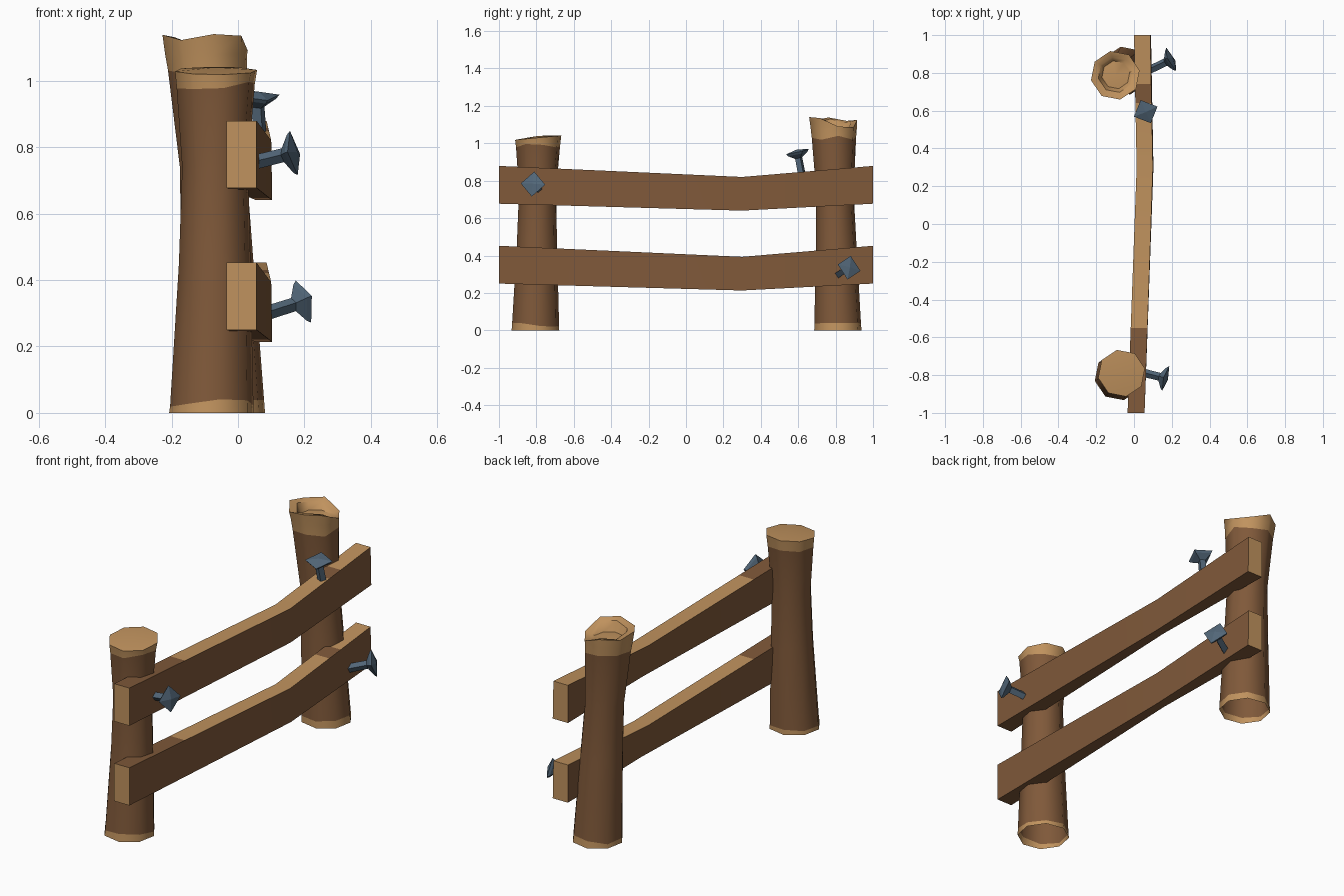
import bpy, math, random
from mathutils import Vector

if "Cube" in bpy.data.objects:
    bpy.data.objects.remove(bpy.data.objects["Cube"])

random.seed(4)


def material(name, col):
    m = bpy.data.materials.new(name)
    m.diffuse_color = (*col, 1)
    m.use_nodes = True
    m.node_tree.nodes["Principled BSDF"].inputs["Base Color"].default_value = m.diffuse_color
    return m


BARK = material("brown_bark", (0.215, 0.100, 0.042))
CUT = material("light_cut_wood", (0.53, 0.29, 0.112))
STEEL = material("blue_steel", (0.085, 0.135, 0.19))


def make(name, verts, faces, mats, idx, angle=None):
    me = bpy.data.meshes.new(name)
    me.from_pydata(verts, [], faces)
    for m in mats:
        me.materials.append(m)
    for p, i in zip(me.polygons, idx):
        p.material_index = i
    ob = bpy.data.objects.new(name, me)
    bpy.context.collection.objects.link(ob)
    if angle:
        bpy.ops.object.select_all(action='DESELECT')
        ob.select_set(True)
        bpy.context.view_layer.objects.active = ob
        bpy.ops.object.shade_smooth_by_angle(angle=math.radians(angle))
    return ob


def loft(rings, mat_of):
    """Skin closed rings of equal size; mat_of(ring, column) gives the colour slot."""
    n = len(rings[0])
    verts = [v for r in rings for v in r]
    faces, idx = [], []
    for i in range(len(rings) - 1):
        for j in range(n):
            k = (j + 1) % n
            faces.append((i * n + j, i * n + k, (i + 1) * n + k, (i + 1) * n + j))
            idx.append(mat_of(i, j))
    return verts, faces, idx


def ring(cx, cy, r, zs, turn=0.2, n=8):
    return [(cx + r * math.cos(turn + math.tau * j / n),
             cy + r * math.sin(turn + math.tau * j / n), zs[j]) for j in range(n)]


def wobble(z, d=0.013):
    return [z + random.uniform(-d, d) for _ in range(8)]


# front post: open foot, waisted trunk, slanted cap
rings = [ring(-0.08, -0.805, 0.130, [0] * 8),
         ring(-0.079, -0.804, 0.128, wobble(0.03)),
         ring(-0.07, -0.797, 0.110, [0.45] * 8),
         ring(-0.069, -0.794, 0.101, [0.74] * 8),
         ring(-0.067, -0.791, 0.120, wobble(0.985)),
         ring(-0.066, -0.790, 0.126, [1.03 + 0.012 * math.sin(0.2 + j * math.pi / 4) for j in range(8)])]
v, f, m = loft(rings, lambda i, j: 1 if i in (0, 4) else 0)
v.append((-0.066, -0.79, 1.04))
c = len(v) - 1
for j in range(8):
    f.append((40 + j, 40 + (j + 1) % 8, c))
    m.append(1)
make("front_post", v, f, [BARK, CUT], m, 50)

# back post: leaning trunk with a splintered crown
crown = [1.09, 1.085, 1.125, 1.12, 1.138, 1.122, 1.14, 1.135]
bx, by = -0.096, 0.79
rings = [ring(-0.045, 0.812, 0.129, [0] * 8),
         ring(-0.046, 0.811, 0.127, wobble(0.03)),
         ring(-0.062, 0.803, 0.111, [0.45] * 8),
         ring(-0.075, 0.796, 0.102, [0.74] * 8),
         ring(-0.092, 0.791, 0.121, wobble(1.03)),
         ring(bx, by, 0.126, [1.08] * 8),
         ring(bx - 0.003, by - 0.003, 0.131, crown),
         ring(bx, by, 0.095, [z - 0.008 for z in crown]),
         ring(bx, by, 0.075, [1.078] * 8)]
v, f, m = loft(rings, lambda i, j: 1 if i in (0, 4, 5, 6, 7) else 0)
v.append((bx, by, 1.085))
c = len(v) - 1
for j in range(8):
    f.append((64 + j, 64 + (j + 1) % 8, c))
    m.append(1)
make("back_post", v, f, [BARK, CUT], m, 50)

# rails: section corners (back bottom, front bottom, front top, back top) as x, z
END_A = [(-0.034, 0.25), (0.056, 0.25), (0.056, 0.452), (-0.034, 0.452)]
MID = [(0.055, 0.213), (0.103, 0.213), (0.100, 0.393), (0.014, 0.393)]
END_B = [(0.0, 0.25), (0.09, 0.25), (0.086, 0.452), (0.0, 0.452)]


def rail_section(y, lift):
    a, b, t = (END_A, MID, (y + 1) / 1.3) if y < 0.3 else (MID, END_B, (y - 0.3) / 0.7)
    return [(p[0] + (q[0] - p[0]) * t, y, p[1] + (q[1] - p[1]) * t + lift) for p, q in zip(a, b)]


def rail(name, lift):
    ys = [-1, -0.55, 0.3, 0.64, 0.74, 1]
    light = {1, 2, 4}          # lengths whose top is worn to light wood
    v, f, m = loft([rail_section(y, lift) for y in ys],
                   lambda i, j: 1 if j == 2 and i in light else 0)
    e = len(v) - 4
    f += [(0, 1, 2, 3)[::-1], (e, e + 1, e + 2, e + 3)]
    m += [1, 1]
    f = [q[::-1] for q in f]
    ob = make(name, v, f, [BARK, CUT], m, 50)
    import bmesh
    bm = bmesh.new()
    bm.from_mesh(ob.data)
    bmesh.ops.recalc_face_normals(bm, faces=bm.faces)
    bm.to_mesh(ob.data)
    bm.free()


rail("lower_rail", 0)
rail("upper_rail", 0.427)


# bent nails: square shaft flaring into a shallow pyramid head
def nail(name, base, head, normal, corner):
    base, head, nrm = Vector(base), Vector(head), Vector(normal).normalized()
    u = Vector(corner)
    u = (u - nrm * u.dot(nrm)).normalized()
    w = nrm.cross(u)

    def sq(c, r):
        return [c + u * r * a + w * r * b for a, b in ((1, 0), (0, 1), (-1, 0), (0, -1))]
    rings = [sq(base, 0.022), sq(head - nrm * 0.035, 0.021),
             sq(head - nrm * 0.012, 0.058), sq(head, 0.068)]
    v, f, m = loft(rings, lambda i, j: 0)
    v.append(head + nrm * 0.012)
    f += [(12 + j, 12 + (j + 1) % 4, 16) for j in range(4)]
    m += [0] * 4
    make(name, v, f, [STEEL], m)


nail("front_nail", (0.04, -0.785, 0.752), (0.168, -0.818, 0.782), (1, -0.28, 0.2), (0, 0.05, 1))
nail("back_nail", (0.07, 0.81, 0.295), (0.197, 0.872, 0.335), (1, 0.5, 0.3), (-0.2, 0.2, 1))
nail("top_nail", (0.066, 0.62, 0.83), (0.062, 0.595, 0.955), (0.05, -0.22, 1), (0.8, 0.35, 0))
